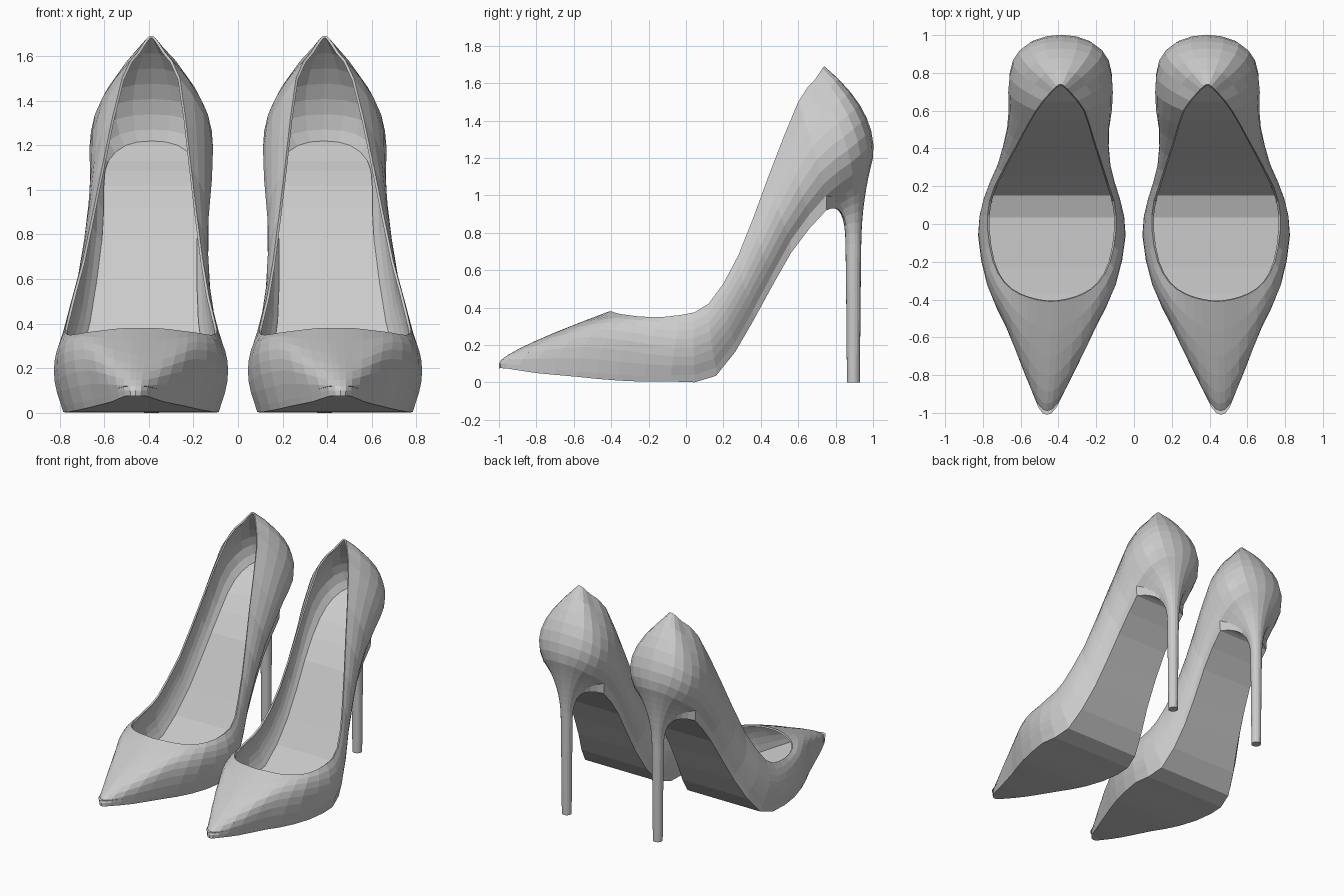
import bpy
import math
from mathutils import Vector

cube = bpy.data.objects.get("Cube")
if cube:
    bpy.data.objects.remove(cube, do_unlink=True)

grey = bpy.data.materials.new("light grey")
grey.use_nodes = True
grey.diffuse_color = (0.6, 0.6, 0.6, 1)
grey.node_tree.nodes["Principled BSDF"].inputs["Base Color"].default_value = (0.6, 0.6, 0.6, 1)

# Half outline from toe to heel: (half width, y, z) of sole seam, side bulge and top rim
COLUMNS = [
    ((0, -1, .1), (0, -1, .16), (0, -.41, .38)),
    ((.05, -.96, .1), (.06, -.95, .17), (.08, -.4, .38)),
    ((.12, -.8, .08), (.17, -.77, .25), (.17, -.37, .37)),
    ((.21, -.58, .06), (.27, -.55, .32), (.25, -.31, .36)),
    ((.3, -.36, .04), (.38, -.34, .3), (.31, -.2, .35)),
    ((.36, -.08, .04), (.43, -.06, .22), (.34, -.03, .36)),
    ((.32, .16, .08), (.4, .12, .25), (.33, .12, .42)),
    ((.25, .36, .39), (.34, .3, .5), (.27, .28, .68)),
    ((.22, .56, .76), (.33, .5, .88), (.2, .44, 1.1)),
    ((.22, .75, 1), (.37, .7, 1.2), (.13, .6, 1.5)),
    ((.2, .89, 1.11), (.36, .87, 1.33), (.06, .69, 1.62)),
    ((.12, .97, 1.18), (.25, .99, 1.42), (.02, .73, 1.68)),
    ((0, 1, 1.2), (0, 1.03, 1.45), (0, .74, 1.69)),
]
SOLE_DROP = [.025, .025, .03, .03, .03, .035, .045, .06, .07, .08]
CENTRE = [(-1, .46), (-.6, .44), (-.1, .435), (.2, .435), (.4, .415), (.6, .39), (1.1, .385)]
SUB = 2
LEVELS = 7


def lerp_table(table, v):
    for (a, p), (b, q) in zip(table, table[1:]):
        if v <= b:
            return p + (q - p) * max(0, (v - a) / (b - a))
    return table[-1][1]


def flip(p):
    return Vector((-p[0], p[1], p[2]))


def place(p):
    """Shift a point from the shoe's own middle line to its place."""
    return Vector((p[0] + lerp_table(CENTRE, p[1]), p[1], p[2]))


def smooth_row(points):
    """Catmull-Rom curve through a half outline, symmetric at both ends."""
    pts = [flip(points[1])] + [Vector(p) for p in points] + [flip(points[-2])]
    out = []
    for a, b, c, d in zip(pts, pts[1:], pts[2:], pts[3:]):
        for k in range(SUB):
            t = k / SUB
            out.append(b + (c - a) * t / 2 + (a * 2 - b * 5 + c * 4 - d) * t * t / 2
                       + (b * 3 - a - c * 3 + d) * t ** 3 / 2)
    return out + [Vector(points[-1])]


def bezier(a, b, c, t):
    return a * (1 - t) ** 2 + b * 2 * t * (1 - t) + c * t * t


def full_loop(half):
    return half + [flip(p) for p in half[-2:0:-1]]


def loft(name, rows, closed=True, cap_start=False, cap_end=False, thickness=0):
    """Join rows of points into a skin and mirror it for the other shoe."""
    n = len(rows[0])
    verts = [place(p) for row in rows for p in row]
    faces = []
    for j in range(len(rows) - 1):
        for i in range(n if closed else n - 1):
            k = (i + 1) % n
            faces.append((j * n + i, j * n + k, j * n + n + k, j * n + n + i))
    if cap_start:
        faces.append(tuple(reversed(range(n))))
    if cap_end:
        faces.append(tuple(range(len(verts) - n, len(verts))))
    mesh = bpy.data.meshes.new(name)
    mesh.from_pydata(verts, [], faces)
    mesh.validate()
    mesh.materials.append(grey)
    obj = bpy.data.objects.new(name, mesh)
    bpy.context.collection.objects.link(obj)
    if thickness:
        solid = obj.modifiers.new("wall", "SOLIDIFY")
        solid.thickness = thickness
        solid.offset = -1
    mirror = obj.modifiers.new("pair", "MIRROR")
    mirror.use_mirror_merge = False
    return obj


seam, bulge, rim = [smooth_row([c[k] for c in COLUMNS]) for k in range(3)]
drops = list(enumerate(SOLE_DROP))

# Upper: thin wall from the sole seam to the rim
upper_rows = []
for j in range(LEVELS + 1):
    t = j / LEVELS
    upper_rows.append(full_loop([bezier(a, b, c, t) for a, b, c in zip(seam, bulge, rim)]))
loft("upper", upper_rows, thickness=.012)

# Insole: strips across the shoe, just above the seam
insole_rows = []
for p in seam:
    insole_rows.append([Vector((p.x * s * .97, p.y - .01, p.z + .02)) for s in (-1, -.5, 0, .5, 1)])
loft("insole", insole_rows, closed=False)

# Sole: side edge and underside, from the toe up the arch to the heel
breast = (len(SOLE_DROP) - 1) * SUB
sole_rows = []
for i, p in enumerate(seam[:breast + 1]):
    low = p.z - lerp_table(drops, i / SUB)
    edge = [Vector((p.x * s * .97, p.y, max(low, 0))) for s in (1, .5, 0, -.5, -1)]
    sole_rows.append([p] + edge + [flip(p)])
loft("sole", sole_rows, closed=False)

# Heel: flows from the seat of the shoe into a thin stem
HEEL_Y = .895
front = sole_rows[-1][1:-1]
half = seam[breast:]
start = [front[2], front[1], front[0]] + half
top = full_loop(start)
count = len(top)


def stem_ring(radius, z):
    return [Vector((radius * math.sin(a), HEEL_Y - radius * math.cos(a), z))
            for a in (math.tau * i / count for i in range(count))]


neck = stem_ring(.045, .98)
stem = stem_ring(.042, .74)
heel_rows = [stem_ring(.035, .06), stem_ring(.038, .4)]
for j in range(8, -1, -1):
    heel_rows.append([bezier(a, b, c, j / 8) for a, b, c in zip(top, neck, stem)])
loft("heel", heel_rows)

# Heel tip
loft("heel_tip", [stem_ring(.034, 0), stem_ring(.035, .06)], cap_start=True, cap_end=True)
